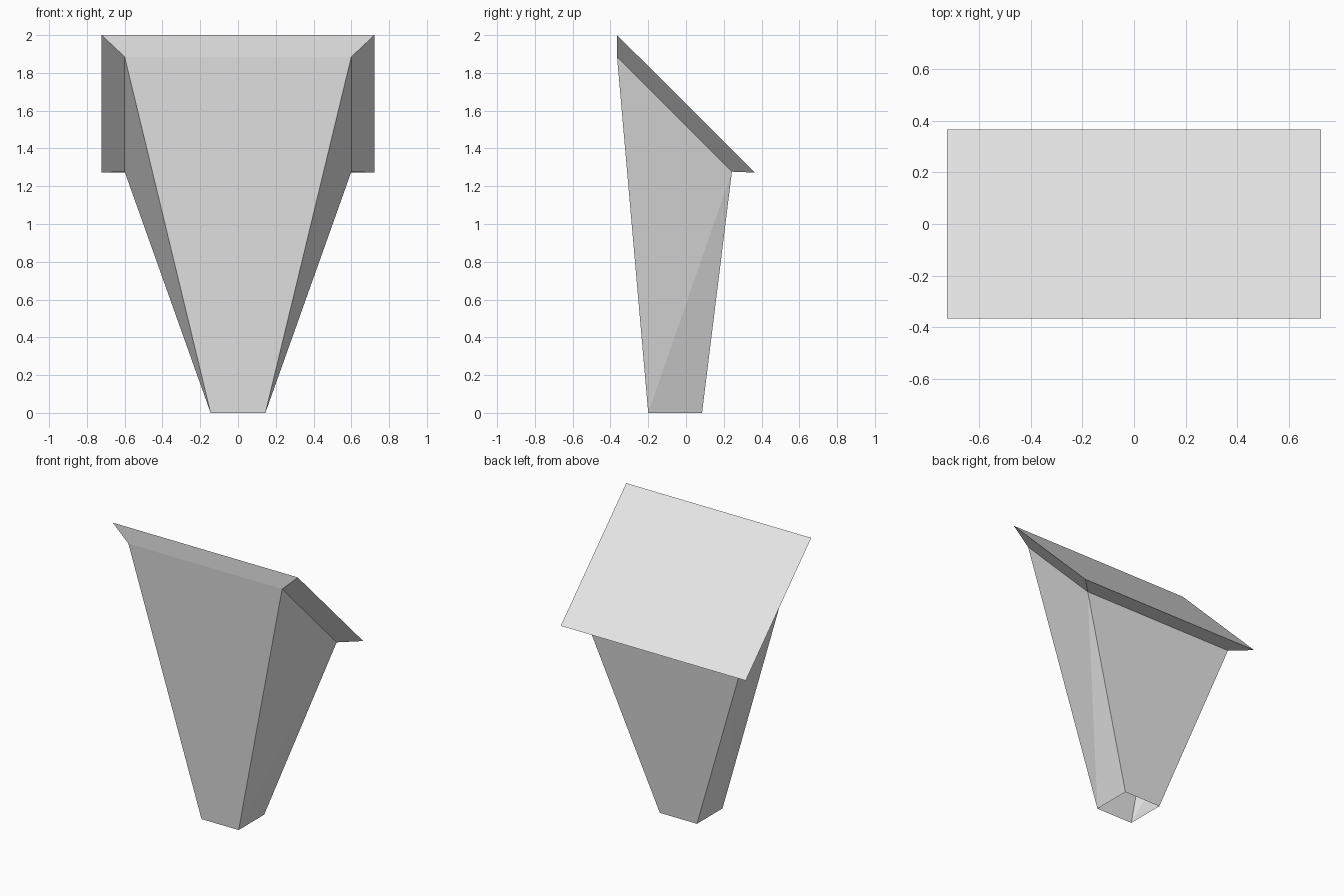
import bpy
import bmesh

cube = bpy.data.objects.get("Cube")
if cube:
    bpy.data.objects.remove(cube, do_unlink=True)

grey = bpy.data.materials.new("light_grey")
grey.use_nodes = True
colour = (0.8, 0.8, 0.8, 1)
grey.diffuse_color = colour
grey.node_tree.nodes["Principled BSDF"].inputs["Base Color"].default_value = colour


def ring(bm, half_width, front, back):
    """Four corners, counter-clockwise from above; front and back are (y, z)."""
    corners = [(-half_width, *front), (half_width, *front),
               (half_width, *back), (-half_width, *back)]
    return [bm.verts.new(c) for c in corners]


def walls(bm, low, high, split_sides=False):
    """Join two rings; twisted side walls fold from low front to high back."""
    for i in range(4):
        j = (i + 1) % 4
        a, b, c, d = low[i], low[j], high[j], high[i]
        if split_sides and i == 1:
            bm.faces.new((a, b, c))
            bm.faces.new((a, c, d))
        elif split_sides and i == 3:
            bm.faces.new((a, b, d))
            bm.faces.new((b, c, d))
        else:
            bm.faces.new((a, b, c, d))


def finish(bm, name):
    mesh = bpy.data.meshes.new(name)
    bm.to_mesh(mesh)
    bm.free()
    mesh.materials.append(grey)
    obj = bpy.data.objects.new(name, mesh)
    bpy.context.collection.objects.link(obj)


# Flared hollow body, open at the foot
neck = (0.6, (-0.365, 1.885), (0.243, 1.277))
bm = bmesh.new()
walls(bm, ring(bm, 0.145, (-0.2, 0), (0.085, 0)), ring(bm, *neck), True)
finish(bm, "tapered_body")

# Overhanging rim closed by the sloped top
bm = bmesh.new()
outer = ring(bm, 0.722, (-0.365, 2), (0.365, 1.272))
walls(bm, ring(bm, *neck), outer)
bm.faces.new(outer)
finish(bm, "sloped_top")
